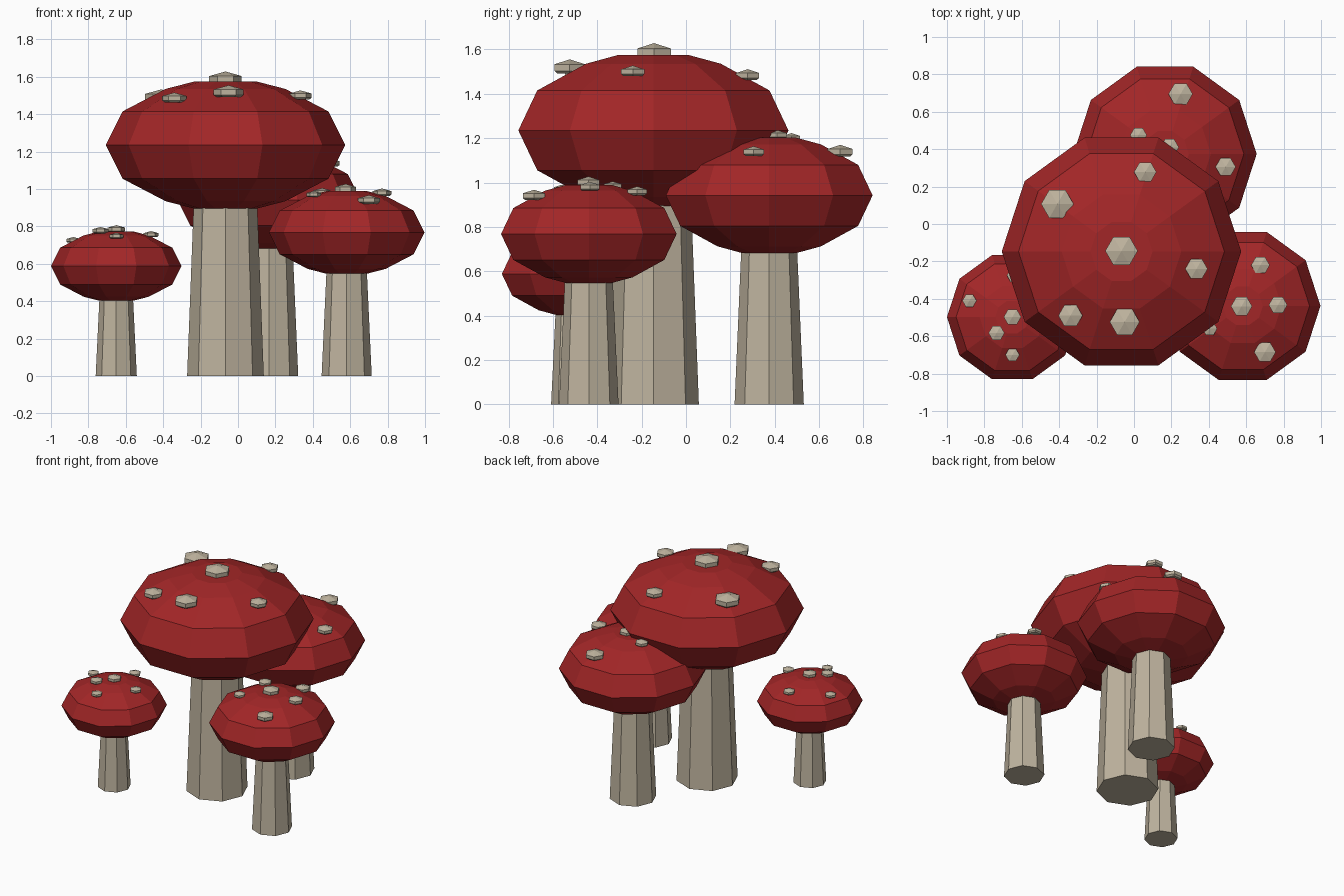
import bpy, bmesh
from math import cos, sin, tau, hypot

cube = bpy.data.objects.get("Cube")
if cube:
    bpy.data.objects.remove(cube)


def material(name, rgb):
    mat = bpy.data.materials.new(name)
    mat.use_nodes = True
    mat.diffuse_color = (*rgb, 1)
    mat.node_tree.nodes["Principled BSDF"].inputs["Base Color"].default_value = (*rgb, 1)
    return mat


RED = material("cap_red", (0.36, 0.019, 0.02))
CREAM = material("stem_cream", (0.52, 0.455, 0.345))


def lathe(name, profile, sides, centre, mat):
    """Flat-shaded turned solid; profile runs bottom to top as (radius, height)."""
    bm = bmesh.new()
    rings = []
    for r, z in profile:
        if r == 0:
            rings.append([bm.verts.new((0, 0, z))] * sides)
        else:
            rings.append([bm.verts.new((r * cos(tau * i / sides), r * sin(tau * i / sides), z))
                          for i in range(sides)])
    for low, high in zip(rings, rings[1:]):
        for i in range(sides):
            j = (i + 1) % sides
            corners = [low[i], low[j], high[j], high[i]]
            bm.faces.new(list(dict.fromkeys(corners)))
    if profile[0][0]:
        bm.faces.new(rings[0][::-1])
    if profile[-1][0]:
        bm.faces.new(rings[-1])
    bmesh.ops.recalc_face_normals(bm, faces=bm.faces)
    mesh = bpy.data.meshes.new(name)
    bm.to_mesh(mesh)
    bm.free()
    mesh.materials.append(mat)
    obj = bpy.data.objects.new(name, mesh)
    obj.location = centre
    bpy.context.collection.objects.link(obj)
    return obj


# Upper half of the cap outline for a cap of radius one, rim to crown
DOME = [(1, 0), (0.86, 0.281), (0.5, 0.469), (0.26, 0.531)]
CAP = [(r, -z) for r, z in DOME[:0:-1]] + DOME


def dome_height(d):
    """Height of the unit cap's upper surface at distance d from its axis."""
    for (r0, z0), (r1, z1) in zip(DOME, DOME[1:]):
        if d >= r1:
            return z0 + (z1 - z0) * (r0 - d) / (r0 - r1)
    return DOME[-1][1]


def mushroom(name, x, y, z, radius, foot, neck, spots):
    # Tapered eight-sided stem, ending just inside the cap
    top = z - radius * 0.5
    lathe(name + "_stem", [(foot, 0), (neck, top)], 8, (x, y, 0), CREAM)
    # Ten-sided cap
    lathe(name + "_cap", [(r * radius, h * radius) for r, h in CAP], 10, (x, y, z), RED)
    # Upright hexagonal spots with a low point
    for n, (sx, sy, s) in enumerate(spots, 1):
        h = z + radius * dome_height(hypot(sx - x, sy - y) / radius) + 0.01
        outline = [(0.8 * s, -0.3 * s), (s, -0.15 * s), (s, 0.22 * s), (0, 0.5 * s)]
        lathe(f"{name}_spot_{n}", outline, 6, (sx, sy, h), CREAM)


mushroom("large", -0.067, -0.147, 1.235, 0.64, 0.205, 0.17, [
    (-0.067, -0.144, 0.087), (-0.41, 0.107, 0.087), (0.06, 0.278, 0.06),
    (-0.05, -0.524, 0.08), (0.334, -0.24, 0.06), (-0.34, -0.49, 0.065)])
mushroom("back", 0.166, 0.375, 0.942, 0.49, 0.156, 0.126, [
    (0.249, 0.695, 0.065), (0.49, 0.305, 0.054), (0.024, 0.475, 0.045), (0.19, 0.41, 0.05)])
mushroom("left", 0.581, -0.438, 0.768, 0.416, 0.134, 0.108, [
    (0.676, -0.22, 0.05), (0.575, -0.44, 0.057), (0.77, -0.433, 0.05),
    (0.7, -0.685, 0.058), (0.405, -0.56, 0.04), (0.45, -0.33, 0.045)])
mushroom("right", -0.651, -0.498, 0.588, 0.349, 0.11, 0.09, [
    (-0.88, -0.41, 0.038), (-0.65, -0.497, 0.047), (-0.735, -0.583, 0.043),
    (-0.65, -0.7, 0.038), (-0.465, -0.515, 0.04), (-0.64, -0.275, 0.04)])
